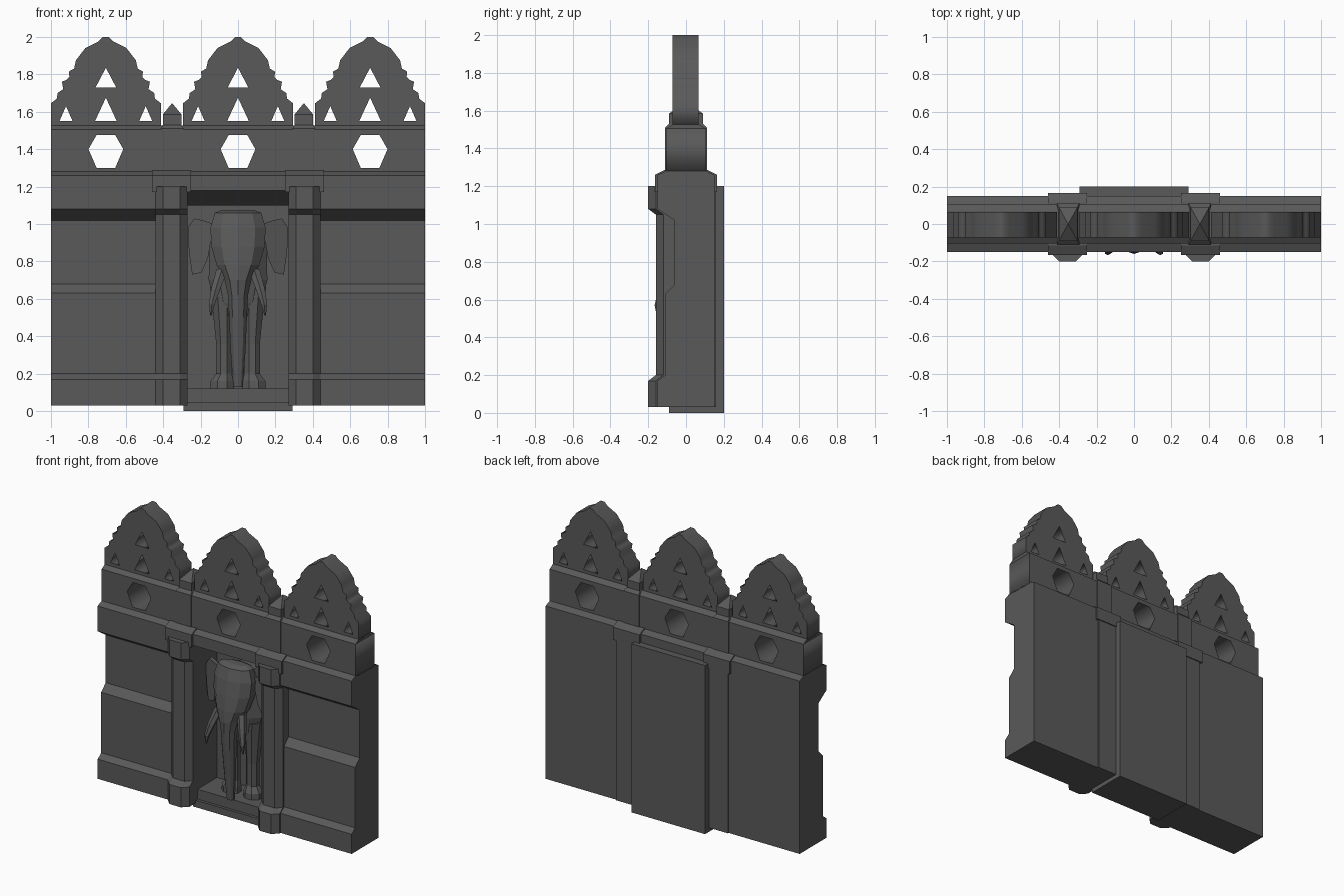
import bpy, bmesh, math
from mathutils import Vector

if "Cube" in bpy.data.objects:
    bpy.data.objects.remove(bpy.data.objects["Cube"])

stone = bpy.data.materials.new("dark grey stone")
stone.diffuse_color = (0.1, 0.1, 0.1, 1)
stone.use_nodes = True
stone.node_tree.nodes["Principled BSDF"].inputs["Base Color"].default_value = stone.diffuse_color


def loft(name, rings):
    """Skin a list of equal-length point rings and cap both ends."""
    bm = bmesh.new()
    vs = [[bm.verts.new(p) for p in r] for r in rings]
    n = len(rings[0])
    for a, b in zip(vs, vs[1:]):
        for i in range(n):
            j = (i + 1) % n
            bm.faces.new((a[i], a[j], b[j], b[i]))
    bm.faces.new(vs[0])
    bm.faces.new(vs[-1])
    bmesh.ops.recalc_face_normals(bm, faces=bm.faces)
    me = bpy.data.meshes.new(name)
    bm.to_mesh(me)
    bm.free()
    me.materials.append(stone)
    ob = bpy.data.objects.new(name, me)
    bpy.context.collection.objects.link(ob)
    return ob


def prism_x(name, profile, x0, x1):
    return loft(name, [[(x, y, z) for y, z in profile] for x in (x0, x1)])


def box(name, x0, x1, y0, y1, z0, z1):
    return prism_x(name, [(y0, z0), (y1, z0), (y1, z1), (y0, z1)], x0, x1)


def tube(name, rings, n=8):
    """Rings are (x, y, z, radius x, radius y), stacked along z."""
    step = 2 * math.pi / n
    return loft(name, [[(x + rx * math.cos((i + .5) * step),
                         y + ry * math.sin((i + .5) * step), z)
                        for i in range(n)] for x, y, z, rx, ry in rings])


def pierced(name, loops, half, x=0, y=0):
    """Vertical plate from an outline (x, z) with the other loops cut out."""
    cu = bpy.data.curves.new(name, 'CURVE')
    cu.dimensions = '2D'
    cu.fill_mode = 'BOTH'
    cu.extrude = half
    for loop in loops:
        sp = cu.splines.new('POLY')
        sp.points.add(len(loop) - 1)
        for p, (a, b) in zip(sp.points, loop):
            p.co = (a, b, 0, 1)
        sp.use_cyclic_u = True
    cu.materials.append(stone)
    ob = bpy.data.objects.new(name, cu)
    ob.location = (x, y, 0)
    ob.rotation_euler = (math.pi / 2, 0, 0)
    bpy.context.collection.objects.link(ob)
    bpy.ops.object.select_all(action='DESELECT')
    ob.select_set(True)
    bpy.context.view_layer.objects.active = ob
    bpy.ops.object.convert(target='MESH')


def triangle(x, z0, z1, h):
    return [(x - h, z0), (x + h, z0), (x, z1)]


# Side walls and pilasters
wall = [(-.15, .03), (-.15, .17), (-.11, .20), (-.11, .63), (-.06, .68), (-.06, 1.02),
        (-.15, 1.08), (-.15, 1.26), (-.105, 1.28), (.105, 1.28), (.15, 1.26), (.15, .03)]
cap = [(-.165, 1.17), (-.165, 1.26), (-.115, 1.285), (.115, 1.285), (.165, 1.26), (.165, 1.17)]
for s, side in ((-1, "left"), (1, "right")):
    prism_x(side + "_wall", wall, s * .40, s)
    cx = s * .355
    loft(side + "_pilaster", [[(cx + a, b, z) for a, b in (
        (-.085, .158), (-.085, f + .04), (-.045, f), (.045, f), (.085, f + .04), (.085, .158))]
        for z, f in ((.03, -.2), (.17, -.2), (.2, -.16), (1.05, -.16), (1.08, -.2), (1.2, -.2))])
    prism_x(side + "_pilaster_cap", cap, cx - .105, cx + .105)
    # Post with pyramid tip between the battlements
    loft(side + "_post", [[(s * .352 + a * hx, b * hy, z) for a, b in ((-1, -1), (1, -1), (1, 1), (-1, 1))]
                          for z, hx, hy in ((1.27, .06, .112), (1.51, .06, .112), (1.53, .05, .09),
                                            (1.585, .05, .09), (1.645, .001, .001))])

# Niche: back slab, plinth, sill and sloping lintel
box("niche_back", -.29, .29, .15, .2, 0, 1.2)
box("niche_plinth", -.29, .29, -.09, .199, 0, .05)
box("niche_sill", -.272, .272, -.07, .16, .04, .12)
prism_x("niche_lintel", [(-.15, 1.18), (-.15, 1.26), (-.105, 1.28), (.105, 1.28), (.15, 1.26),
                         (.15, 1.10), (.0, 1.10)], -.28, .28)

# Pierced frieze with hexagonal openings
hexagon = [(-.093, 1.40), (-.05, 1.475), (.05, 1.475), (.093, 1.40), (.05, 1.30), (-.05, 1.30)]
bays = (-.706, 0, .706)
pierced("frieze", [[(-1, 1.27), (1, 1.27), (1, 1.505), (-1, 1.505)]] +
        [[(c + a, b) for a, b in hexagon] for c in bays], .105)
prism_x("frieze_ledge", [(-.105, 1.505), (.105, 1.505), (.07, 1.527), (-.07, 1.527)], -1, 1)

# Stepped battlements with triangular openings
half = [(.015, 2.0), (.04, 1.975), (.11, 1.94), (.16, 1.875), (.17, 1.83), (.198, 1.815),
        (.195, 1.785), (.21, 1.77), (.235, 1.76), (.228, 1.72), (.258, 1.70), (.262, 1.67),
        (.294, 1.645), (.294, 1.52)]
outline = half + [(-a, b) for a, b in reversed(half)]
openings = [triangle(0, 1.73, 1.835, .055), triangle(0, 1.55, 1.675, .058),
            triangle(-.213, 1.55, 1.63, .035), triangle(.213, 1.55, 1.63, .035)]
for i, c in enumerate(bays):
    pierced(f"battlement_{i + 1}", [outline] + openings, .068, c, -.003)

# Elephant statue: head running down into the trunk, and body
tube("elephant_head_and_trunk", [
    (0, -.02, 1.075, .09, .03), (0, -.025, 1.06, .13, .07), (0, -.03, .98, .155, .09),
    (0, -.04, .88, .15, .10), (0, -.06, .78, .12, .095), (0, -.085, .70, .075, .075),
    (0, -.10, .62, .056, .055), (0, -.10, .50, .05, .045), (0, -.09, .32, .042, .035),
    (0, -.08, .13, .027, .028)], 10)
tube("elephant_body", [
    (0, .07, .50, .09, .06), (0, .07, .58, .13, .085), (0, .07, .70, .165, .1),
    (0, .07, .90, .16, .1), (0, .08, 1.02, .09, .07)], 10)
ear = [(.13, 1.0), (.19, 1.02), (.235, 1.03), (.268, .98), (.262, .85), (.245, .73), (.195, .74),
       (.16, .82)]
for s, side in ((-1, "left"), (1, "right")):
    loft(side + "_ear", [[(s * a, y + (a - .13) * .3, b) for a, b in ear] for y in (-.02, .01)])
    tube(side + "_leg", [
        (s * .085, .05, .12, .068, .06), (s * .085, .05, .16, .066, .058),
        (s * .075, .06, .20, .045, .045), (s * .075, .06, .36, .045, .045),
        (s * .08, .06, .50, .055, .055), (s * .085, .06, .66, .07, .07)])
    tube(side + "_tusk", [
        (s * .145, -.15, .51, .004, .004), (s * .14, -.15, .57, .018, .016),
        (s * .12, -.125, .65, .028, .024), (s * .085, -.08, .76, .035, .03)], 6)
